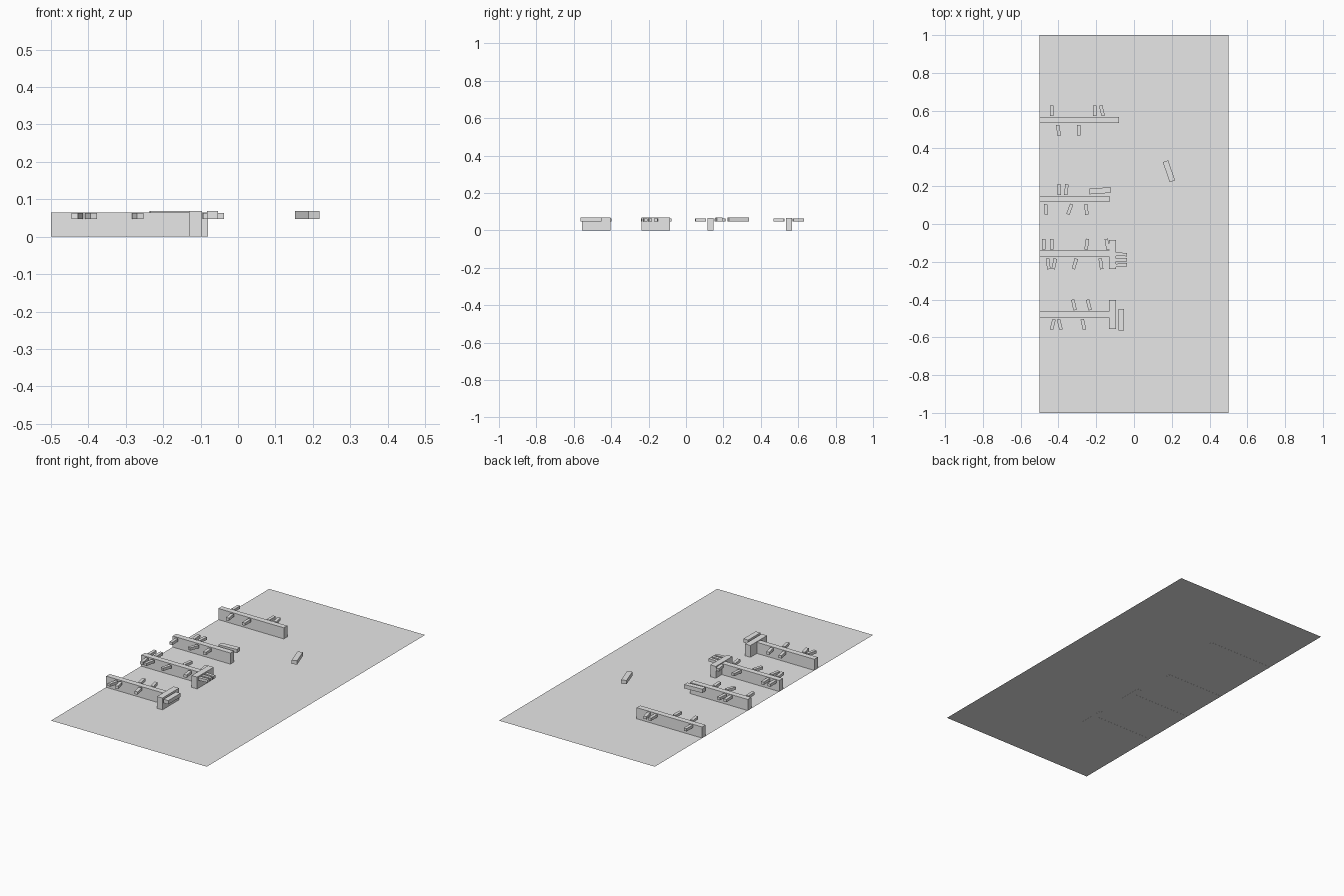
import bpy
import math

default = bpy.data.objects.get("Cube")
if default:
    bpy.data.objects.remove(default, do_unlink=True)

grey = bpy.data.materials.new("plain_grey")
grey.use_nodes = True
colour = (0.8, 0.8, 0.8, 1)
grey.diffuse_color = colour
grey.node_tree.nodes["Principled BSDF"].inputs["Base Color"].default_value = colour


def box(name, x, y, bottom, top, width, length, turn=0):
    """Box centred on x, y; turn is in degrees counterclockwise from above."""
    bpy.ops.mesh.primitive_cube_add(size=1, location=(x, y, (bottom + top) / 2))
    part = bpy.context.object
    part.name = name
    part.scale = (width, length, top - bottom)
    part.rotation_euler.z = math.radians(turn)
    part.data.materials.append(grey)
    return part


def small_boat(x, y, turn):
    box("small_boat", x, y, 0.048, 0.064, 0.018, 0.057, turn)


def large_boat(x, y, turn):
    box("large_boat", x, y, 0.047, 0.069, 0.03, 0.112, turn)


# Water surface
bpy.ops.mesh.primitive_plane_add(size=1, location=(0, 0, 0.0005))
water = bpy.context.object
water.name = "water"
water.scale = (1, 2, 1)
water.data.materials.append(grey)

# Piers: y, right end, boats on the back side, boats on the front side (x, turn)
piers = [
    (0.55, -0.08, [(-0.435, 0), (-0.207, 0), (-0.17, 14)],
     [(-0.4, 8), (-0.292, 0)]),
    (0.132, -0.13, [(-0.397, 4), (-0.358, -5)],
     [(-0.467, 3), (-0.34, -20), (-0.252, 5)]),
    (-0.157, -0.13, [(-0.477, 0), (-0.435, 0), (-0.25, -8), (-0.142, 10)],
     [(-0.454, 6), (-0.422, -12), (-0.313, -16), (-0.175, 8)]),
    (-0.478, -0.13, [(-0.318, 12), (-0.239, 14)],
     [(-0.43, -14), (-0.393, 14), (-0.268, 13)]),
]
for y, end, back, front in piers:
    box("pier", (end - 0.5) / 2, y, 0, 0.065, end + 0.5, 0.032)
    for x, turn in back:
        small_boat(x, y + 0.05, turn)
    for x, turn in front:
        small_boat(x, y - 0.054, turn)

# Cross heads closing the two front piers
for y in (-0.161, -0.479):
    box("pier_head", -0.114, y, 0, 0.069, 0.035, 0.152)

# Small boats moored at a pier head
for y, turn in ((-0.161, 88), (-0.19, 91), (-0.218, 94)):
    small_boat(-0.066, y, turn)

# Large boats
large_boat(-0.068, -0.507, 0)
large_boat(-0.18, 0.176, -86)
large_boat(0.185, 0.279, 19)
